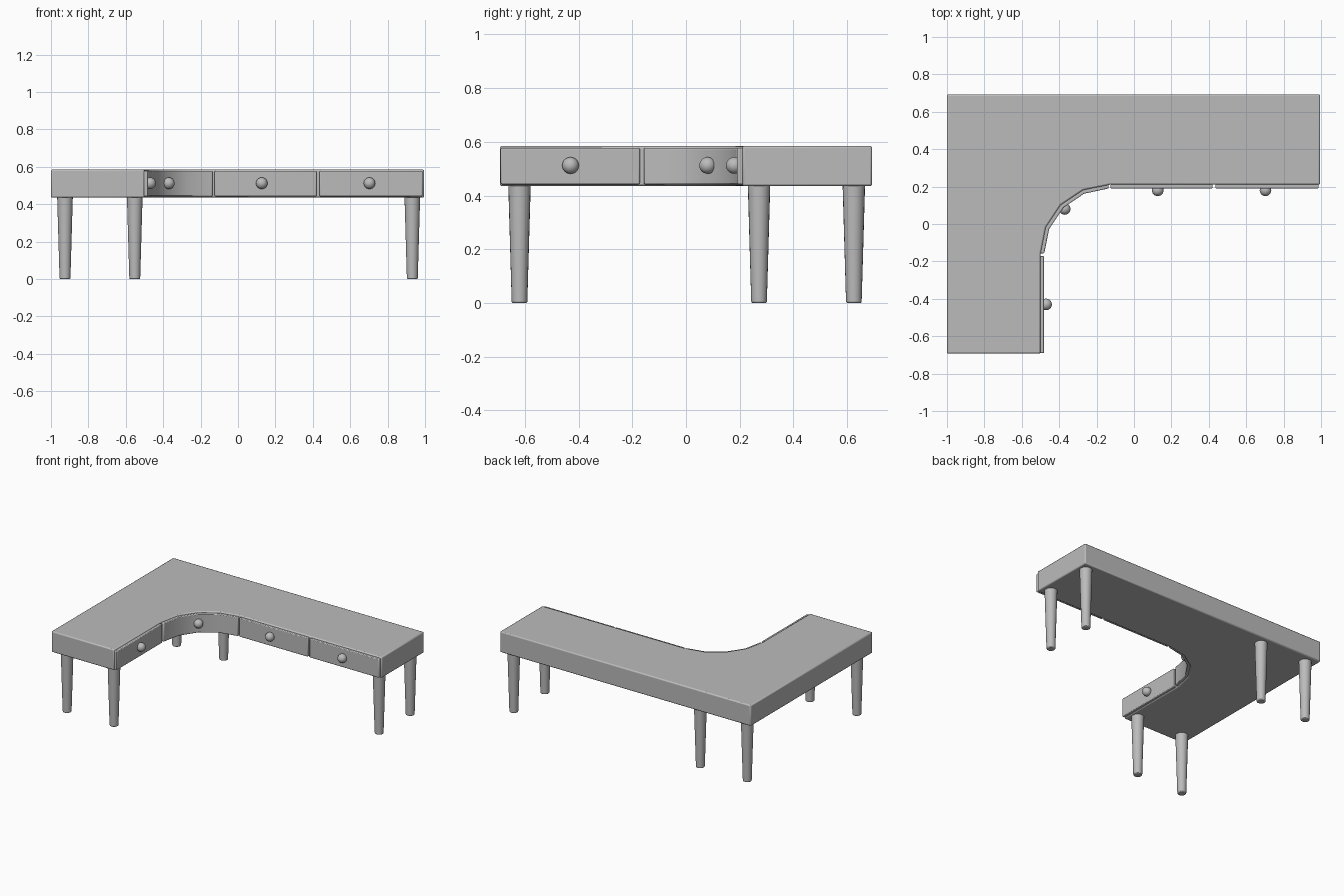
import bpy
import bmesh
from math import radians, sin, cos

cube = bpy.data.objects.get("Cube")
if cube:
    bpy.data.objects.remove(cube, do_unlink=True)

grey = bpy.data.materials.new("plain grey")
grey.use_nodes = True
colour = (0.5, 0.5, 0.5, 1)
grey.diffuse_color = colour
grey.node_tree.nodes["Principled BSDF"].inputs["Base Color"].default_value = colour

BOTTOM, TOP = 0.435, 0.585
KNOB_Z = 0.512
CX, CY = -0.13, -0.16      # centre of the rounded inner corner
R_DESK, R_FRONT, R_KNOB = 0.37, 0.35, 0.34
END_X, END_Y = 1.0, 0.693


def finish(name, bm, bevel=0):
    bmesh.ops.recalc_face_normals(bm, faces=bm.faces)
    mesh = bpy.data.meshes.new(name)
    bm.to_mesh(mesh)
    bm.free()
    mesh.materials.append(grey)
    obj = bpy.data.objects.new(name, mesh)
    bpy.context.collection.objects.link(obj)
    bpy.ops.object.select_all(action="DESELECT")
    obj.select_set(True)
    bpy.context.view_layer.objects.active = obj
    bpy.ops.object.shade_smooth_by_angle(angle=radians(35))
    if bevel:
        mod = obj.modifiers.new("soft edges", "BEVEL")
        mod.width = bevel
        mod.segments = 2
        mod.limit_method = "ANGLE"
        mod.angle_limit = radians(40)
    return obj


def prism(name, outline, z0, z1, bevel):
    bm = bmesh.new()
    base = bm.faces.new([bm.verts.new((x, y, z0)) for x, y in outline])
    top = bmesh.ops.extrude_face_region(bm, geom=[base])["geom"]
    for v in top:
        if isinstance(v, bmesh.types.BMVert):
            v.co.z = z1
    # the extrusion keeps the base face, giving a closed solid
    return finish(name, bm, bevel)


def arc(radius, start, end, steps=4):
    angles = [radians(start + (end - start) * i / steps) for i in range(steps + 1)]
    return [(CX + radius * cos(a), CY + radius * sin(a)) for a in angles]


def box(x0, x1, y0, y1):
    return [(x0, y0), (x1, y0), (x1, y1), (x0, y1)]


def knob(name, x, y):
    bm = bmesh.new()
    bmesh.ops.create_uvsphere(bm, u_segments=24, v_segments=14, radius=0.031)
    bmesh.ops.translate(bm, verts=bm.verts, vec=(x, y, KNOB_Z))
    finish(name, bm)


def leg(name, x, y):
    bm = bmesh.new()
    bmesh.ops.create_cone(bm, cap_ends=True, segments=20, radius1=0.029,
                          radius2=0.042, depth=BOTTOM + 0.01)
    bmesh.ops.translate(bm, verts=bm.verts, vec=(x, y, (BOTTOM + 0.01) / 2))
    finish(name, bm, 0.005)


# L-shaped body with a rounded inner corner
body = [(-END_X, -END_Y), (CX - R_DESK, -END_Y)] + arc(R_DESK, 180, 90)
body += [(END_X - 0.005, CY + R_DESK), (END_X - 0.005, END_Y), (-END_X, END_Y)]
prism("desk_body", body, BOTTOM, TOP, 0.008)

# Drawer fronts
Z0, Z1 = BOTTOM + 0.007, TOP - 0.008
front_y, back_y = CY + R_FRONT, CY + R_DESK + 0.003
prism("middle_drawer", box(-0.125, 0.42, front_y, back_y), Z0, Z1, 0.005)
prism("end_drawer", box(0.435, 0.987, front_y, back_y), Z0, Z1, 0.005)
prism("side_drawer", box(CX - R_DESK - 0.003, CX - R_FRONT, -0.69, -0.172), Z0, Z1, 0.005)
curve = arc(R_FRONT, 91, 179.5) + arc(R_DESK + 0.003, 179.5, 91)
prism("curved_drawer", curve, Z0, Z1, 0.005)

# Drawer knobs
knob("middle_knob", 0.127, CY + R_KNOB)
knob("end_knob", 0.703, CY + R_KNOB)
knob("side_knob", CX - R_KNOB, -0.43)
knob("curved_knob", CX + R_KNOB * cos(radians(135)), CY + R_KNOB * sin(radians(135)))

# Tapered legs in pairs
for y, place in ((-0.62, "front"), (0.625, "back")):
    leg(place + "_outer_leg", -0.925, y)
    leg(place + "_inner_leg", -0.552, y)
for y, place in ((0.272, "front"), (0.625, "back")):
    leg(place + "_end_leg", 0.932, y)
